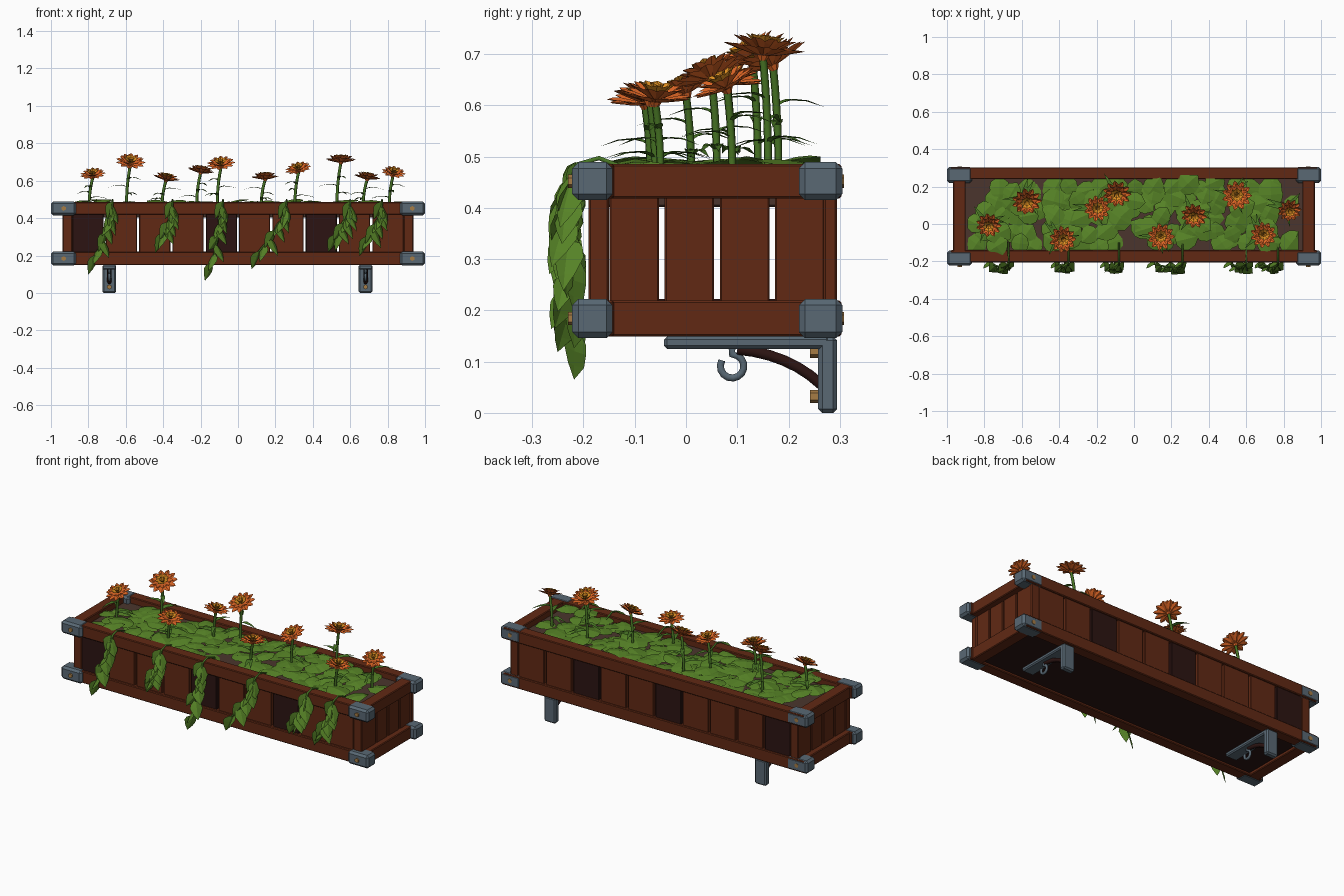
import bpy, bmesh, math, random
from mathutils import Matrix, Vector

random.seed(4)
if bpy.data.objects.get("Cube"):
    bpy.data.objects.remove(bpy.data.objects["Cube"])


def material(name, r, g, b):
    m = bpy.data.materials.new(name)
    m.use_nodes = True
    m.diffuse_color = (r, g, b, 1)
    m.node_tree.nodes["Principled BSDF"].inputs["Base Color"].default_value = (r, g, b, 1)
    return m


WOOD = material("red brown wood", 0.12, 0.022, 0.007)
DARK = material("dark wood", 0.025, 0.007, 0.006)
METAL = material("blue grey metal", 0.1, 0.14, 0.175)
BRASS = material("brass", 0.38, 0.2, 0.06)
SOIL = material("soil", 0.07, 0.036, 0.026)
LEAF = material("leaf green", 0.095, 0.23, 0.02)
STEM = material("stem green", 0.065, 0.18, 0.018)
PETAL = material("orange petal", 0.72, 0.13, 0.018)
INNER = material("golden petal", 0.72, 0.27, 0.015)


def finish(name, bm, *mats):
    me = bpy.data.meshes.new(name)
    bm.to_mesh(me)
    bm.free()
    ob = bpy.data.objects.new(name, me)
    bpy.context.collection.objects.link(ob)
    for m in mats:
        me.materials.append(m)
    return ob


def box(name, xs, ys, zs, mat, bevel=0.004):
    bm = bmesh.new()
    bmesh.ops.create_cube(bm, size=1)
    for v in bm.verts:
        for axis, span in enumerate((xs, ys, zs)):
            v.co[axis] = span[0] if v.co[axis] < 0 else span[1]
    bmesh.ops.bevel(bm, geom=bm.edges[:], offset=bevel, segments=1, affect="EDGES")
    bmesh.ops.recalc_face_normals(bm, faces=bm.faces[:])
    return finish(name, bm, mat)


def bolt(name, x, y, z, length, radius=0.013):
    bm = bmesh.new()
    M = Matrix.Translation((x, y, z)) @ Matrix.Rotation(math.pi / 2, 4, "X")
    bmesh.ops.create_cone(bm, cap_ends=True, segments=6, radius1=radius,
                          radius2=radius, depth=length, matrix=M)
    finish(name, bm, BRASS)


def tube(name, points, radius, mat, sides=1):
    cu = bpy.data.curves.new(name, "CURVE")
    cu.dimensions = "3D"
    cu.bevel_depth, cu.bevel_resolution, cu.use_fill_caps = radius, sides, True
    sp = cu.splines.new("POLY")
    sp.points.add(len(points) - 1)
    for p, co in zip(sp.points, points):
        p.co = (*co, 1)
    cu.materials.append(mat)
    ob = bpy.data.objects.new(name, cu)
    bpy.context.collection.objects.link(ob)
    bpy.ops.object.select_all(action="DESELECT")
    ob.select_set(True)
    bpy.context.view_layer.objects.active = ob
    bpy.ops.object.convert(target="MESH")


def arc(points, n=6):
    """Quadratic curve through a start, a control point and an end."""
    a, b, c = map(Vector, points)
    return [a * (1 - t) ** 2 + b * 2 * t * (1 - t) + c * t * t for t in (i / n for i in range(n + 1))]


ROUND = ((0, 0.35), (0.15, 0.85), (0.45, 1), (0.75, 0.75))
POINTED = ((0, 0.25), (0.2, 0.85), (0.4, 1), (0.7, 0.6))
SLIM = ((0, 0.4), (0.35, 0.85), (0.65, 1), (0.86, 0.65))


def blade(bm, M, length, width, bend, fold, outline, index=0):
    """Folded leaf or petal along local x, closing in a point."""
    def at(t, w):
        rise = bend * length * t * t + fold * abs(w) * width
        return bm.verts.new(M @ Vector((t * length, w * width / 2, rise)))
    rows = [[at(t, -w), at(t, 0), at(t, w)] for t, w in outline]
    tip = at(1, 0)
    faces = []
    for a, b in zip(rows, rows[1:]):
        faces += [bm.faces.new((a[i], b[i], b[i + 1], a[i + 1])) for i in (0, 1)]
    faces += [bm.faces.new((rows[-1][i], tip, rows[-1][i + 1])) for i in (0, 1)]
    for f in faces:
        f.material_index = index


def turn(yaw, pitch):
    return Matrix.Rotation(yaw, 4, "Z") @ Matrix.Rotation(-pitch, 4, "Y")


# Rails, at two heights round the box
for level, zs in (("lower", (0.149, 0.219)), ("upper", (0.418, 0.486))):
    for side, ys in (("front", (-0.205, -0.14)), ("back", (0.24, 0.303))):
        box(f"{level}_{side}_rail", (-0.98, 0.98), ys, zs, WOOD)
    for s, side in ((-1, "right"), (1, "left")):
        box(f"{level}_{side}_end_rail", sorted((s * 0.9, s * 0.967)), (-0.16, 0.26), zs, WOOD)
        # Metal corner caps with bolts
        for depth, ys, by in (("front", (-0.222, -0.143), -0.222), ("back", (0.22, 0.305), 0.3)):
            box(f"{level}_{depth}_{side}_cap", sorted((s * 0.866, s)), ys,
                (zs[0] - 0.003, zs[1] + 0.003), METAL, 0.012)
            bolt(f"{level}_{depth}_{side}_bolt", s * 0.932, by, sum(zs) / 2, 0.016)

# Front and back slats, some of them dark
pitch = 0.178
for i in range(10):
    x = -0.89 + pitch * i
    for side, ys in (("front", (-0.19, -0.165)), ("back", (0.268, 0.293))):
        box(f"{side}_slat_{i}", (x + 0.006, x + pitch - 0.006), ys, (0.16, 0.48),
            DARK if i in (0, 4, 7) else WOOD, 0.003)

# End slats and corner posts
for s, side in ((-1, "right"), (1, "left")):
    xs = sorted((s * 0.91, s * 0.933))
    for i in range(4):
        y = -0.155 + 0.1075 * i
        box(f"{side}_end_slat_{i}", xs, (y + 0.006, y + 0.1025), (0.16, 0.48), WOOD, 0.003)
    for depth, ys in (("front", (-0.19, -0.15)), ("back", (0.268, 0.295))):
        box(f"{depth}_{side}_post", sorted((s * 0.885, s * 0.937)), ys, (0.16, 0.48), WOOD)

box("floor_panel", (-0.9, 0.9), (-0.15, 0.25), (0.162, 0.222), DARK)
box("soil", (-0.905, 0.905), (-0.16, 0.265), (0.402, 0.45), SOIL)

# Wall brackets with brace, hook and bolts
for x, side in ((-0.688, "right"), (0.682, "left")):
    wide = (x - 0.037, x + 0.037)
    box(f"{side}_bracket_plate", wide, (0.258, 0.295), (0, 0.149), METAL, 0.008)
    box(f"{side}_bracket_arm", wide, (-0.043, 0.28), (0.125, 0.149), METAL, 0.006)
    tube(f"{side}_bracket_brace", arc([(x, 0.1, 0.124), (x, 0.2, 0.115), (x, 0.264, 0.055)]), 0.012, DARK)
    ring = [(x, 0.09 + 0.023 * math.sin(a), 0.091 + 0.023 * math.cos(a))
            for a in (math.radians(25 * k) for k in range(13))]
    tube(f"{side}_hook", [(x, 0.09, 0.128)] + ring, 0.008, METAL)
    for z in (0.032, 0.12):
        bolt(f"{side}_bracket_bolt", x, 0.251, z, 0.018)

# Low foliage carpet, leaving bare patches of soil
bare = ((-0.83, 0.17, 0.08), (-0.04, -0.06, 0.08), (0.8, 0.18, 0.06), (0.4, -0.1, 0.05), (0.82, 0.0, 0.05))
bm = bmesh.new()
for i in range(19):
    for j in range(6):
        x = -0.82 + i * 0.0911 + random.uniform(-0.035, 0.035)
        y = -0.1 + j * 0.06 + random.uniform(-0.025, 0.025)
        if any(math.hypot(x - a, y - b) < r for a, b, r in bare):
            continue
        size = random.uniform(0.1, 0.14)
        yaw = random.uniform(0, math.tau)
        base = (x - math.cos(yaw) * size / 2, max(-0.15, min(0.25, y - math.sin(yaw) * size / 2)),
                random.uniform(0.458, 0.486))
        M = Matrix.Translation(base) @ turn(yaw, random.uniform(0.15, 0.4))
        blade(bm, M, size, size * 0.95, -0.25, -0.1, ROUND)
for v in bm.verts:
    v.co.x = max(-0.89, min(0.88, v.co.x))
    v.co.y = max(-0.165, min(0.262, v.co.y))
    v.co.z = max(0.452, v.co.z)
finish("ground_leaves", bm, LEAF)

# Flowers: x, y, head height, radius, forward tilt
flowers = ((-0.775, 0, 0.62, 0.072, 0.4), (-0.575, 0.13, 0.685, 0.083, 0.5),
           (-0.385, -0.08, 0.6, 0.076, 0.1), (-0.2, 0.08, 0.64, 0.074, -0.15),
           (-0.09, 0.17, 0.675, 0.08, 0.45), (0.145, -0.07, 0.605, 0.076, -0.1),
           (0.325, 0.05, 0.65, 0.074, 0.4), (0.55, 0.15, 0.695, 0.083, -0.12),
           (0.69, -0.06, 0.605, 0.074, -0.1), (0.83, 0.08, 0.63, 0.068, 0.45))
for n, (x, y, z, r, tilt) in enumerate(flowers):
    head = Vector((x, y, z))
    foot = Vector((x - 0.02, y + 0.01, 0.44))
    path = arc([foot, (x - 0.025, y + 0.012, (z + 0.44) / 2), head])
    tube(f"stem_{n}", path, 0.008, STEM)
    M = Matrix.Translation(head) @ Matrix.Rotation(tilt, 4, "X") @ Matrix.Rotation(random.uniform(-0.2, 0.2), 4, "Y")
    bm = bmesh.new()
    # Petal rings from outside to centre: count, length, lift, colour
    for ring, (count, size, lift, colour) in enumerate(
            ((11, 1, 0.15, 0), (10, 0.85, 0.4, 0), (8, 0.62, 0.65, 1), (6, 0.42, 1.0, 1))):
        for k in range(count):
            yaw = math.tau * (k + ring * 0.5) / count
            step = Matrix.Translation((0, 0, 0.004 * ring))
            blade(bm, M @ step @ turn(yaw, lift), r * size, r * 0.4 * (1 - 0.1 * ring),
                  0.08, 0.2, SLIM, colour)
    bmesh.ops.create_cone(bm, cap_ends=True, segments=7, radius1=0.007, radius2=0.016,
                          depth=0.016, matrix=M)
    finish(f"flower_head_{n}", bm, PETAL, INNER)
    bm = bmesh.new()
    for k in range(4):
        at = path[2 + k % 3]
        yaw = n + k * 2.2
        blade(bm, Matrix.Translation(at) @ turn(yaw, 0.7), 0.085, 0.026, -0.85, 0.15, POINTED)
    finish(f"stem_leaves_{n}", bm, STEM)

# Trailing vines over the front rail: top x, bottom x, lowest height
vines = ((-0.67, -0.76, 0.1), (-0.35, -0.4, 0.22), (-0.08, -0.14, 0.058),
         (0.26, 0.11, 0.12), (0.6, 0.52, 0.21), (0.77, 0.69, 0.2))
for n, (x0, x1, low) in enumerate(vines):
    path = [Vector((x0, -0.1, 0.47)), Vector((x0, -0.17, 0.497))]
    path += arc([(x0, -0.212, 0.485), (x0, -0.25, 0.4), (x1, -0.215, low + 0.1)], 9)
    tube(f"vine_{n}", path, 0.005, STEM)
    bm = bmesh.new()
    for k, p in enumerate(path[2:]):
        s = 1 if k % 2 else -1
        d = Vector((s * random.uniform(0.2, 0.5), random.uniform(-0.4, -0.1), -0.85)).normalized()
        if k == len(path) - 3:
            d = Vector((-0.3, -0.1, -0.95)).normalized()
        hint = Vector((s * 0.75 if k % 3 else 0.8, -0.6, 0.15))
        side = hint.cross(d).normalized()
        up = d.cross(side)
        M = Matrix((d, side, up)).transposed().to_4x4()
        blade(bm, Matrix.Translation(p) @ M, random.uniform(0.095, 0.115), 0.07, -0.1, -0.15, POINTED)
    for v in bm.verts:
        v.co.y = max(-0.308, min(-0.195, v.co.y))
    finish(f"vine_leaves_{n}", bm, LEAF)
